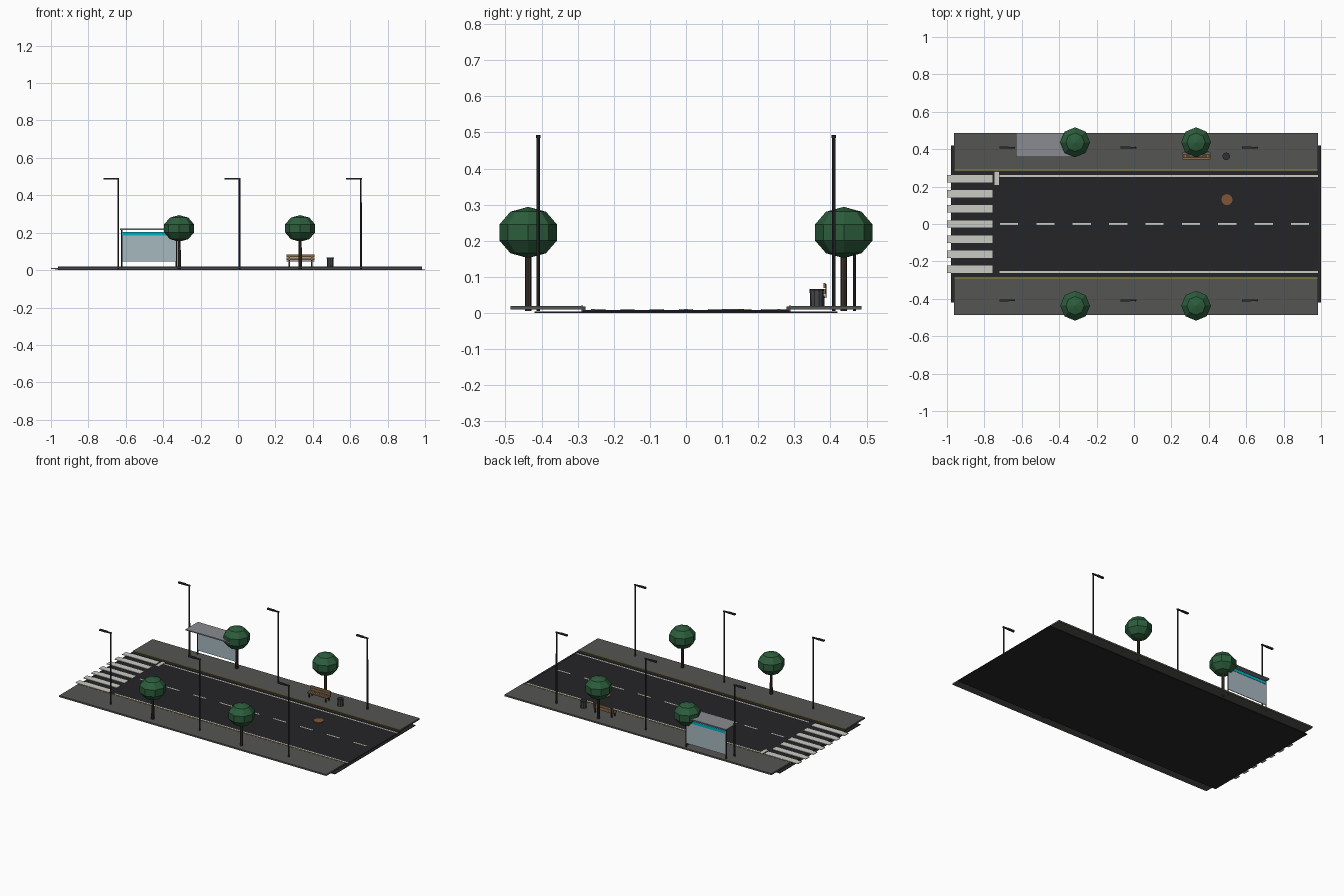
import bpy, bmesh, math
from mathutils import Matrix

if "Cube" in bpy.data.objects:
    bpy.data.objects.remove(bpy.data.objects["Cube"])


def mat(name, r, g, b, a=1.0):
    m = bpy.data.materials.new(name)
    m.diffuse_color = (r, g, b, a)
    m.use_nodes = True
    m.node_tree.nodes["Principled BSDF"].inputs["Base Color"].default_value = m.diffuse_color
    return m


ASPHALT = mat("asphalt", 0.018, 0.018, 0.021)
BASE = mat("base_dark", 0.022, 0.022, 0.024)
PAVING = mat("paving", 0.09, 0.09, 0.085)
KERB = mat("kerb_grey", 0.06, 0.06, 0.06)
WHITE = mat("road_paint", 0.6, 0.6, 0.55)
YELLOW = mat("yellow_paint", 0.35, 0.27, 0.04)
METAL = mat("dark_metal", 0.03, 0.03, 0.035)
BIN = mat("bin_grey", 0.06, 0.063, 0.068)
BARK = mat("bark", 0.045, 0.035, 0.025)
LEAF = mat("leaves", 0.025, 0.11, 0.045)
WOOD = mat("wood", 0.25, 0.15, 0.075)
RUST = mat("rust", 0.22, 0.09, 0.04)
GLASS = mat("glass", 0.38, 0.48, 0.52)
ROOF = mat("roof_grey", 0.25, 0.26, 0.28)
TEAL = mat("teal", 0.0, 0.45, 0.55)


def finish(name, bm, material):
    me = bpy.data.meshes.new(name)
    bm.to_mesh(me)
    bm.free()
    me.materials.append(material)
    ob = bpy.data.objects.new(name, me)
    bpy.context.collection.objects.link(ob)
    return ob


def box(name, x, y, z, material):
    """Box from (min, max) pairs on each axis."""
    bm = bmesh.new()
    size = [b - a for a, b in (x, y, z)]
    mid = [(a + b) / 2 for a, b in (x, y, z)]
    bmesh.ops.create_cube(bm, size=1, matrix=Matrix.Translation(mid) @ Matrix.Diagonal((*size, 1)))
    return finish(name, bm, material)


def cyl(name, x, y, z0, z1, r0, r1, sides, material):
    bm = bmesh.new()
    bmesh.ops.create_cone(bm, cap_ends=True, segments=sides, radius1=r0, radius2=r1,
                          depth=z1 - z0, matrix=Matrix.Translation((x, y, (z0 + z1) / 2)))
    return finish(name, bm, material)


# Ground slab and carriageway
X0, X1 = -0.963, 0.983
box("ground_slab", (-0.978, 1.0), (-0.42, 0.42), (0, 0.004), BASE)
box("road", (X0, X1), (-0.285, 0.285), (0.003, 0.008), ASPHALT)

# Pavements, kerbs, edge lines on both sides
for s, side in ((-1, "front"), (1, "back")):
    def span(a, b):
        return tuple(sorted((s * a, s * b)))
    box(side + "_pavement", (X0, X1), span(0.288, 0.486), (0.010, 0.020), PAVING)
    box(side + "_kerb", (X0, X1), span(0.279, 0.289), (0.003, 0.0175), KERB)
    box(side + "_kerb_paint", (X0, X1), span(0.285, 0.291), (0.012, 0.0206), YELLOW)
    box(side + "_edge_line", (-0.72, X1), span(0.252, 0.262), (0.007, 0.0095), WHITE)

# Centre dashes, crossing stripes, stop line, cover
for i in range(9):
    c = -0.668 + 0.1945 * i
    box(f"centre_dash_{i}", (c - 0.0487, c + 0.0487), (-0.005, 0.005), (0.007, 0.0095), WHITE)
for i in range(7):
    c = (i - 3) * 0.081
    box(f"crossing_stripe_{i}", (-1.0, -0.756), (c - 0.02, c + 0.02), (0.007, 0.0105), WHITE)
box("stop_line", (-0.745, -0.723), (0.208, 0.278), (0.007, 0.0105), WHITE)
cyl("manhole_cover", 0.497, 0.13, 0.007, 0.011, 0.03, 0.03, 12, RUST)

# Street lamps
for y in (-0.409, 0.409):
    for x in (-0.64, 0.008, 0.657):
        cyl("lamp_post", x, y, 0.005, 0.49, 0.005, 0.0045, 8, METAL)
        box("lamp_arm", (x - 0.07, x + 0.005), (y - 0.004, y + 0.004), (0.484, 0.492), METAL)
        box("lamp_head", (x - 0.08, x - 0.03), (y - 0.0065, y + 0.0065), (0.484, 0.493), METAL)

# Trees with faceted crowns
for y in (-0.437, 0.437):
    for x in (-0.315, 0.332):
        cyl("tree_trunk", x, y, 0.006, 0.18, 0.0095, 0.0085, 8, BARK)
        bm = bmesh.new()
        bmesh.ops.create_uvsphere(bm, u_segments=8, v_segments=5, radius=1,
                                  matrix=Matrix.Translation((x, y, 0.223))
                                  @ Matrix.Diagonal((0.084, 0.084, 0.071, 1)))
        finish("tree_crown", bm, LEAF)

# Bus shelter
box("shelter_roof", (-0.632, -0.318), (0.358, 0.486), (0.215, 0.222), ROOF)
box("shelter_back_panel", (-0.62, -0.33), (0.465, 0.469), (0.045, 0.205), GLASS)
box("shelter_strip", (-0.62, -0.33), (0.463, 0.471), (0.184, 0.203), TEAL)
for x in (-0.621, -0.329):
    cyl("shelter_post", x, 0.467, 0.006, 0.216, 0.004, 0.004, 8, METAL)

# Bench: slatted seat and back on metal legs
for i in range(3):
    y = 0.345 + i * 0.0135
    box(f"bench_seat_slat_{i}", (0.26, 0.408), (y, y + 0.011), (0.046, 0.051), WOOD)
for i in range(2):
    z = 0.053 + i * 0.016
    box(f"bench_back_slat_{i}", (0.26, 0.408), (0.381, 0.386), (z, z + 0.014), WOOD)
for x in (0.274, 0.394):
    box("bench_rail", (x - 0.004, x + 0.004), (0.347, 0.385), (0.041, 0.046), METAL)
    box("bench_back_bracket", (x - 0.004, x + 0.004), (0.386, 0.389), (0.042, 0.08), METAL)
    for y in (0.348, 0.378):
        box("bench_leg", (x - 0.004, x + 0.004), (y, y + 0.006), (0.018, 0.043), METAL)

# Litter bin
cyl("litter_bin", 0.493, 0.362, 0.01, 0.063, 0.018, 0.0195, 10, BIN)
cyl("litter_bin_rim", 0.493, 0.362, 0.061, 0.067, 0.0205, 0.0205, 10, METAL)
